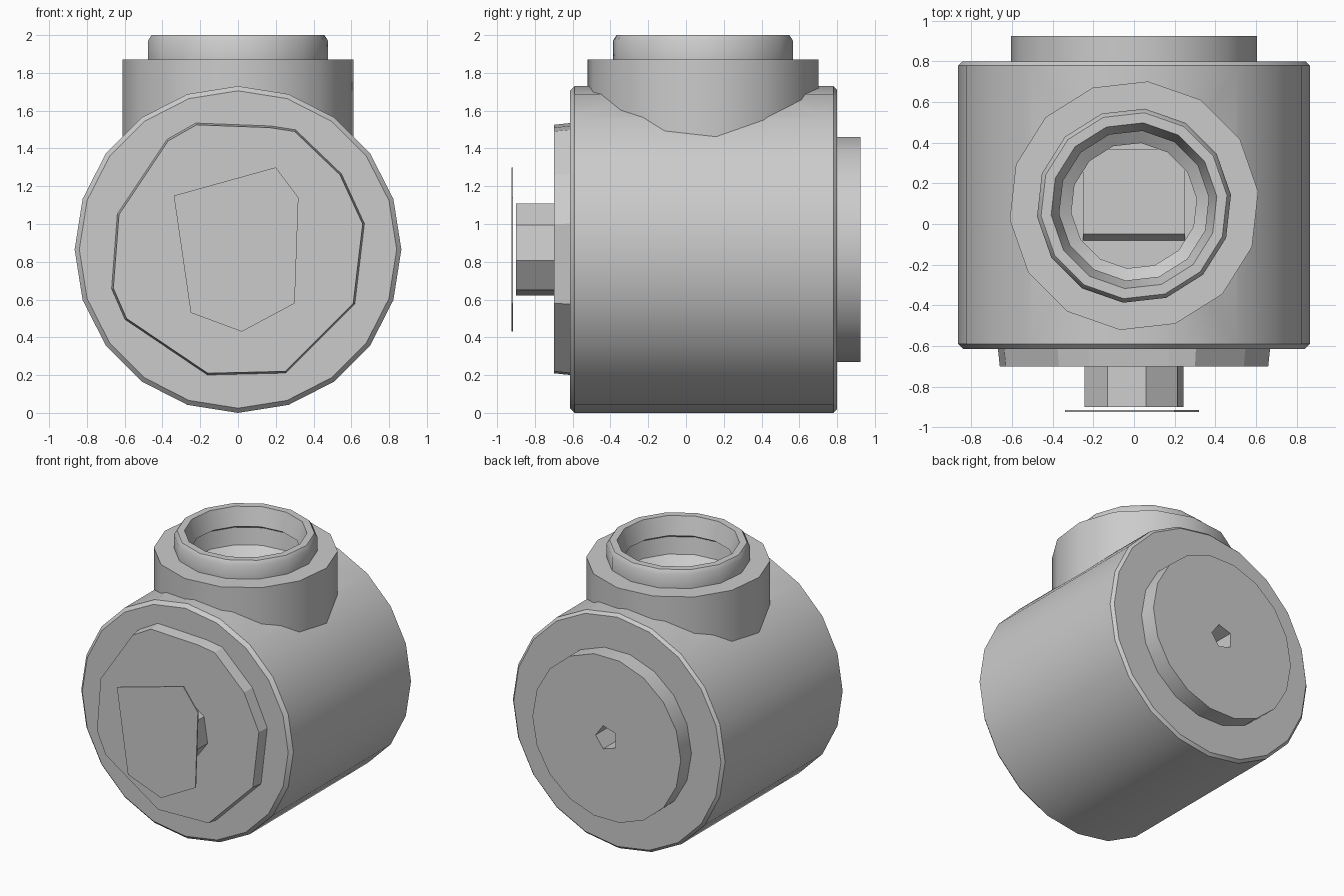
import bpy, bmesh, math
from mathutils import Matrix, Vector

cube = bpy.data.objects.get("Cube")
if cube:
    bpy.data.objects.remove(cube)

grey = bpy.data.materials.new("cast grey")
grey.use_nodes = True
COLOUR = (0.6, 0.6, 0.6, 1)
grey.diffuse_color = COLOUR
grey.node_tree.nodes["Principled BSDF"].inputs["Base Color"].default_value = COLOUR

AXIS_Z = 0.865          # height of the drum axis
PIPE_Y = 0.09           # depth of the upright pipe
ALONG_Y = Matrix.Translation((0, 0, AXIS_Z)) @ Matrix.Rotation(math.radians(-90), 4, 'X')
UPRIGHT = Matrix.Translation((0, PIPE_Y, 0))


def finish(name, bm, smooth):
    bmesh.ops.remove_doubles(bm, verts=bm.verts, dist=1e-5)
    bmesh.ops.recalc_face_normals(bm, faces=bm.faces)
    mesh = bpy.data.meshes.new(name)
    bm.to_mesh(mesh)
    bm.free()
    mesh.materials.append(grey)
    ob = bpy.data.objects.new(name, mesh)
    bpy.context.collection.objects.link(ob)
    if smooth:
        shade(ob)
    return ob


def activate(ob):
    bpy.ops.object.select_all(action='DESELECT')
    ob.select_set(True)
    bpy.context.view_layer.objects.active = ob


def shade(ob):
    activate(ob)
    bpy.ops.object.shade_smooth_by_angle(angle=math.radians(35))


def lathe(name, profile, sides, place, turn=0.0, smooth=True):
    """Spin (radius, height) points into a closed solid; the ends are capped."""
    bm = bmesh.new()
    rings = []
    for r, h in profile:
        rings.append([bm.verts.new((r * math.cos(a), r * math.sin(a), h))
                      for a in (math.tau * (i + turn) / sides for i in range(sides))])
    for low, high in zip(rings, rings[1:]):
        for i in range(sides):
            j = (i + 1) % sides
            bm.faces.new((low[i], low[j], high[j], high[i]))
    bm.faces.new(rings[0][::-1])
    bm.faces.new(rings[-1])
    bm.transform(place)
    return finish(name, bm, smooth)


def plate(name, outline, y_back, y_front, flare=1.0):
    """Extrude an (x, z) outline along y, widened at the back by flare."""
    bm = bmesh.new()
    front = [bm.verts.new((x, y_front, z)) for x, z in outline]
    back = [bm.verts.new((x * flare, y_back, AXIS_Z + (z - AXIS_Z) * flare)) for x, z in outline]
    bm.faces.new(front)
    bm.faces.new(back[::-1])
    for i in range(len(outline)):
        j = (i + 1) % len(outline)
        bm.faces.new((front[i], back[i], back[j], front[j]))
    return finish(name, bm, False)


def cut(ob, cutter):
    activate(ob)
    mod = ob.modifiers.new("opening", 'BOOLEAN')
    mod.operation = 'DIFFERENCE'
    mod.solver = 'EXACT'
    mod.object = cutter
    bpy.ops.object.modifier_apply(modifier=mod.name)


# Main drum with slightly eased rims
drum = lathe("drum", [(0.84, -0.615), (0.865, -0.59), (0.865, 0.78), (0.845, 0.8)], 20, ALONG_Y)

# Back cover
cover = lathe("back_cover", [(0.605, 0.74), (0.605, 0.925)], 18, ALONG_Y)

# Openings: the pipe well in the drum, the small keyed hole in the back
well = lathe("well_cutter", [(0.5, 1.1), (0.5, 2.2)], 14, UPRIGHT)
keyhole = lathe("keyhole_cutter", [(0.09, 0.55), (0.09, 1.1)], 5, ALONG_Y)
cut(drum, well)
cut(drum, keyhole)
cut(cover, keyhole)
for helper in (well, keyhole):
    bpy.data.objects.remove(helper)
for part in (drum, cover):
    shade(part)

# Upright pipe, its stepped collar and the tapering bore
lathe("pipe", [(0.615, 1.3), (0.615, 1.87), (0.48, 1.87), (0.48, 1.97), (0.46, 2.0),
               (0.41, 2.0), (0.37, 1.87), (0.42, 1.84), (0.4, 1.72), (0.31, 1.66),
               (0.31, 1.15), (0.01, 1.15)], 14, UPRIGHT, 0.25)

# Raised valve seat inside the bore, with a sloping front edge
bm = bmesh.new()
bmesh.ops.create_cube(bm, size=1, matrix=Matrix.Translation((0, 0.16, 1.25)) @ Matrix.Diagonal((0.5, 0.42, 0.2, 1)))
for v in bm.verts:
    if v.co.y < 0 and v.co.z < 1.25:
        v.co.y -= 0.12
finish("valve_seat", bm, False)

# Front flange: a coarse, irregular faceted disc
plate("front_flange", [(-0.37, 1.44), (-0.22, 1.525), (0.17, 1.51), (0.3, 1.49), (0.54, 1.26),
                       (0.66, 1.0), (0.61, 0.58), (0.25, 0.22), (-0.16, 0.21),
                       (-0.59, 0.5), (-0.66, 0.66), (-0.63, 1.05)], -0.58, -0.7, 1.02)

# Stub shaft
lathe("stub_shaft", [(0.25, -0.9), (0.25, -0.66)], 8, ALONG_Y, 0.3, False)

# Thin end plate in front of the stub
plate("end_plate", [(-0.34, 1.15), (0.2, 1.3), (0.32, 1.14), (0.3, 0.58),
                    (0.02, 0.43), (-0.25, 0.53)], -0.916, -0.925)
